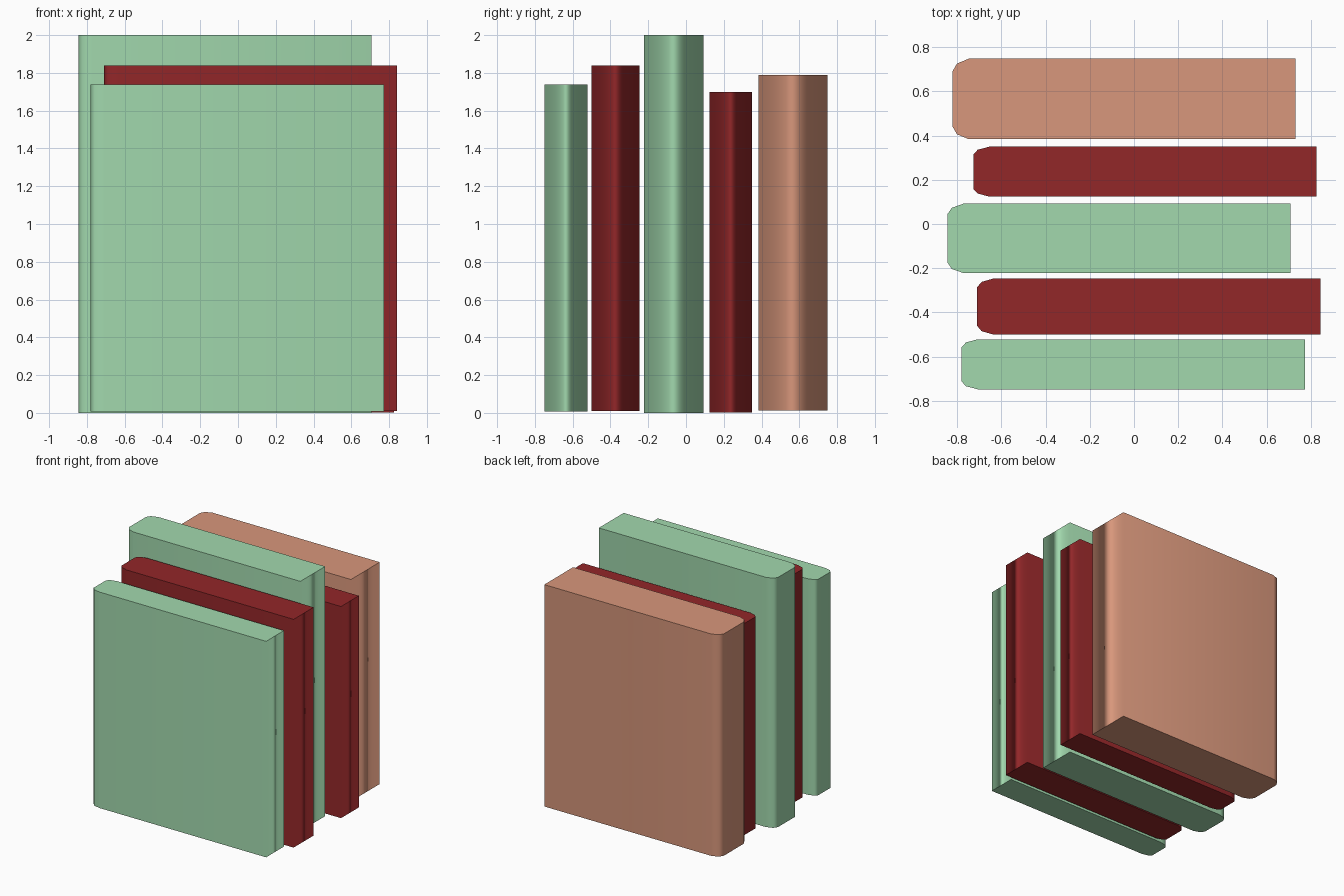
import bpy, bmesh

if "Cube" in bpy.data.objects:
    bpy.data.objects.remove(bpy.data.objects["Cube"])


def make_material(name, rgb):
    mat = bpy.data.materials.new(name)
    mat.diffuse_color = (*rgb, 1.0)
    mat.use_nodes = True
    mat.node_tree.nodes["Principled BSDF"].inputs["Base Color"].default_value = mat.diffuse_color
    return mat


GREEN = make_material("green_cover", (0.36, 0.69, 0.42))
RED = make_material("red_cover", (0.29, 0.02, 0.022))
TAN = make_material("tan_cover", (0.69, 0.31, 0.2))

LENGTH = 1.553  # every book has the same depth along x


def make_book(name, x_spine, y0, y1, z0, z1, mat):
    """Extrude a book outline: rounded spine at -x, flat fore-edge at +x."""
    thick = y1 - y0
    # half of the spine curve: distance from spine, inset from cover
    curve = [(0.0, 0.155), (0.02, 0.06), (0.073, 0.0)]
    lower = [(x_spine + d, y0 + t * thick) for d, t in curve]
    upper = [(x_spine + d, y1 - t * thick) for d, t in reversed(curve)]
    x_end = x_spine + LENGTH
    outline = lower + [(x_end, y0), (x_end, y1)] + upper

    bm = bmesh.new()
    base = bm.faces.new([bm.verts.new((x, y, z0)) for x, y in outline])
    top = bmesh.ops.extrude_face_region(bm, geom=[base], use_keep_orig=True)["geom"]
    bmesh.ops.translate(bm, vec=(0, 0, z1 - z0),
                        verts=[v for v in top if isinstance(v, bmesh.types.BMVert)])
    bmesh.ops.recalc_face_normals(bm, faces=bm.faces[:])

    # smooth sides, crisp top and bottom rims
    for f in bm.faces:
        f.smooth = True
    for e in bm.edges:
        e.smooth = abs(e.verts[0].co.z - e.verts[1].co.z) > 0.1

    mesh = bpy.data.meshes.new(name)
    bm.to_mesh(mesh)
    bm.free()
    mesh.materials.append(mat)
    obj = bpy.data.objects.new(name, mesh)
    bpy.context.collection.objects.link(obj)

    # area weighting keeps the large covers evenly shaded
    mod = obj.modifiers.new("weighted_normals", "WEIGHTED_NORMAL")
    mod.mode = 'FACE_AREA'
    mod.keep_sharp = True
    return obj


# row of books, front to back
make_book("front_green_book", -0.780, -0.748, -0.522, 0.008, 1.738, GREEN)
make_book("second_red_book", -0.710, -0.500, -0.247, 0.010, 1.838, RED)
make_book("tall_green_book", -0.845, -0.222, 0.092, 0.000, 2.000, GREEN)
make_book("fourth_red_book", -0.727, 0.124, 0.350, 0.003, 1.698, RED)
make_book("back_tan_book", -0.821, 0.384, 0.748, 0.013, 1.790, TAN)
